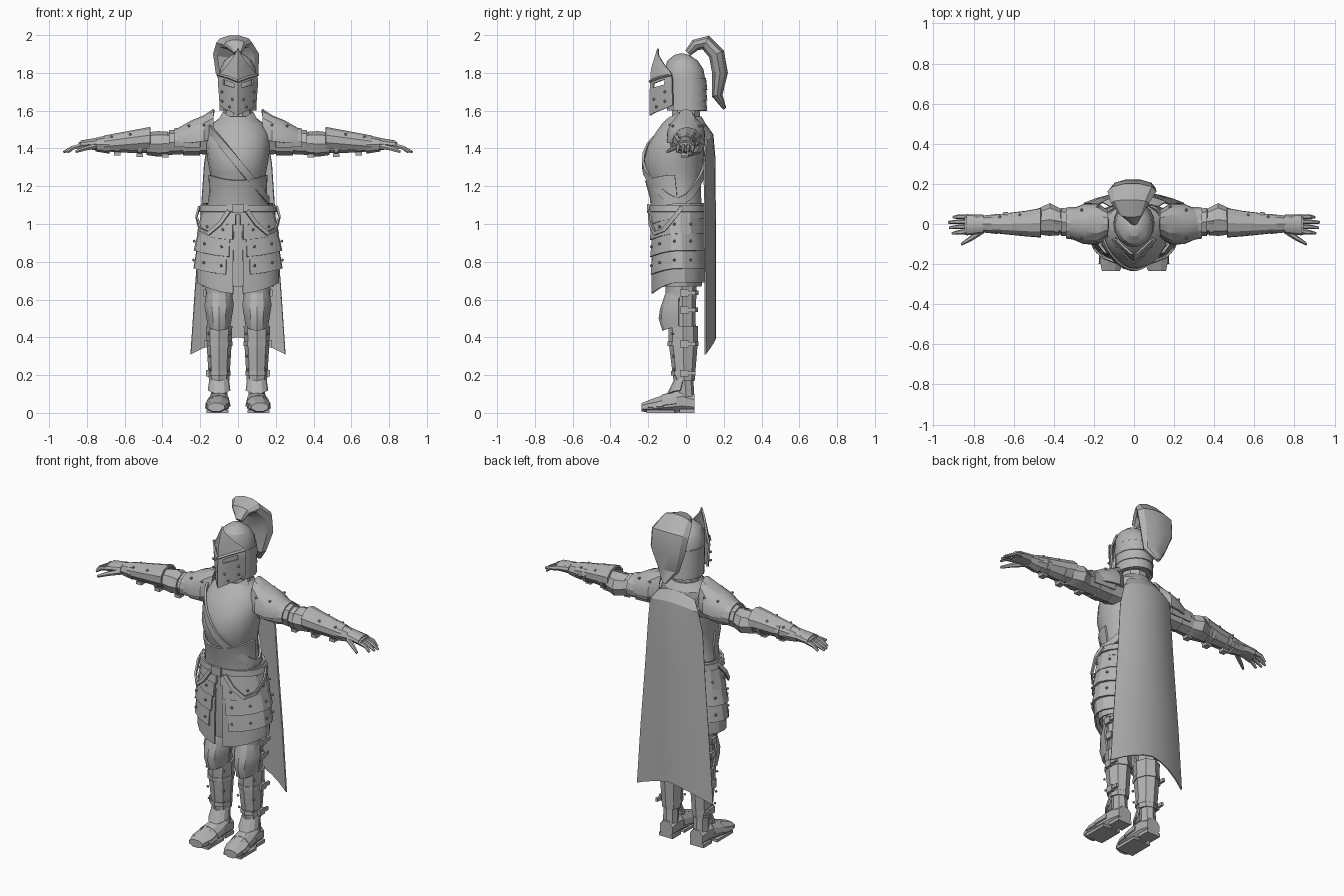
import bpy, bmesh, math
from mathutils import Vector as V

steel = bpy.data.materials.new("plain_grey")
steel.diffuse_color = (0.45, 0.45, 0.45, 1)


def finish(name, bm, thick=0, mirror=False):
    bmesh.ops.recalc_face_normals(bm, faces=bm.faces[:])
    if thick:
        bmesh.ops.solidify(bm, geom=bm.faces[:], thickness=thick)
        bmesh.ops.recalc_face_normals(bm, faces=bm.faces[:])
    me = bpy.data.meshes.new(name)
    bm.to_mesh(me)
    bm.free()
    me.materials.append(steel)
    ob = bpy.data.objects.new(name, me)
    bpy.context.collection.objects.link(ob)
    if mirror:
        ob.modifiers.new("mirror", 'MIRROR')
    return ob


def skin(name, rings, closed=True, cap=True, thick=0, mirror=False, skip=()):
    """Join rows of points with quads."""
    bm = bmesh.new()
    vs = [[bm.verts.new(p) for p in r] for r in rings]
    n = len(vs[0])
    for i in range(len(vs) - 1):
        for j in range(n if closed else n - 1):
            if (i, j) not in skip:
                k = (j + 1) % n
                bm.faces.new((vs[i][j], vs[i][k], vs[i + 1][k], vs[i + 1][j]))
    if closed and cap:
        bm.faces.new(vs[0])
        bm.faces.new(vs[-1])
    return finish(name, bm, thick, mirror)


def tube(name, axis, rows, n=10, arc=None, thick=0, dip=0, mirror=False, phase=0):
    """Rows: position on axis, two centre offsets, two radii."""
    rings = []
    for t, c1, c2, r1, r2 in rows:
        ring = []
        for j in range(n if arc is None else n + 1):
            a = 360 * j / n + phase if arc is None else arc[0] + (arc[1] - arc[0]) * j / n
            a = math.radians(a)
            p, q = c1 + r1 * math.cos(a), c2 + r2 * math.sin(a)
            s = t - dip * max(0, -math.sin(a)) ** 2
            ring.append({'x': (s, p, q), 'y': (p, s, q), 'z': (p, q, s)}[axis])
        rings.append(ring)
    return skin(name, rings, arc is None, not thick, thick, mirror)


def limb(name, pts, sizes, side, n=6, mirror=False):
    """Tapered tube along a path."""
    pts = [V(p) for p in pts]
    side = V(side)
    rings = []
    for i, p in enumerate(pts):
        t = (pts[min(i + 1, len(pts) - 1)] - pts[max(i - 1, 0)]).normalized()
        nr = t.cross(side).normalized()
        w, h = sizes[i]
        rings.append([p + side * w * math.cos(2 * math.pi * k / n) + nr * h * math.sin(2 * math.pi * k / n)
                      for k in range(n)])
    return skin(name, rings, mirror=mirror)


def strap(name, pts, width, thick=0.01, loop=False, mirror=False):
    """Flat band lying around the body."""
    pts = [V(p) for p in pts]
    rows, n = [], len(pts)
    for i, p in enumerate(pts):
        a, b = (pts[i - 1], pts[(i + 1) % n]) if loop else (pts[max(i - 1, 0)], pts[min(i + 1, n - 1)])
        w = (b - a).cross(V((p.x, p.y + 0.05, 0))).normalized() * width / 2
        rows.append([p - w, p + w])
    if loop:
        rows.append(rows[0])
    return skin(name, rows, False, False, thick, mirror)


def bits(name, items, mirror=True, ball=False):
    """Small boxes (centre, size) or rivets (centre)."""
    bm = bmesh.new()
    for it in items:
        if ball:
            r = bmesh.ops.create_icosphere(bm, subdivisions=1, radius=0.008)
            bmesh.ops.translate(bm, verts=r['verts'], vec=it)
        else:
            r = bmesh.ops.create_cube(bm, size=1)
            bmesh.ops.scale(bm, verts=r['verts'], vec=it[1])
            bmesh.ops.translate(bm, verts=r['verts'], vec=it[0])
    return finish(name, bm, 0, mirror)


# torso
TORSO = [(1.04, 0, -.04, .165, .13), (1.13, 0, -.045, .152, .128), (1.20, 0, -.052, .14, .132),
         (1.27, 0, -.063, .148, .15), (1.34, 0, -.065, .162, .158), (1.42, 0, -.052, .17, .15),
         (1.48, 0, -.03, .168, .135), (1.53, 0, -.012, .14, .118), (1.57, 0, -.002, .085, .085)]
tube("torso", 'z', TORSO, 18)


def torso_at(z):
    for a, b in zip(TORSO, TORSO[1:]):
        if z <= b[0]:
            f = max(0, (z - a[0]) / (b[0] - a[0]))
            return [a[i] + f * (b[i] - a[i]) for i in (2, 3, 4)]
    return TORSO[-1][2:]


tube("waist_plate", 'z', [(1.08, 0, -.045, .165, .138), (1.17, 0, -.05, .152, .142), (1.26, 0, -.06, .157, .157)],
     12, (180, 360), .01, .03)
tube("collar", 'z', [(1.53, 0, -.005, .125, .105), (1.60, 0, 0, .085, .085)], 12, (200, 340), .01, .04)
tube("neck", 'z', [(1.5, 0, 0, .085, .08), (1.66, 0, 0, .07, .075)], 10)

# diagonal chest strap following the torso
pts = []
for k in range(28):
    a, z = 2 * math.pi * k / 28, 1.3
    for _ in range(12):
        cy, rx, ry = torso_at(z)
        z = .5 * z + .5 * (1.32 - 1.2 * (rx + .012) * math.cos(a))
    pts.append(((rx + .014) * math.cos(a), cy + (ry + .014) * math.sin(a), z))
strap("chest_strap", pts, .04, .012, True)

# hip armour
tube("hips", 'z', [(1.1, 0, -.04, .15, .12), (.95, 0, -.03, .17, .12), (.82, 0, -.02, .15, .1)], 12)
tube("under_skirt", 'z', [(1.05, 0, -.04, .17, .135), (.85, 0, -.04, .205, .138), (.67, 0, -.04, .19, .125)],
     18, thick=.006)
tube("skirt", 'z', [(1.02, 0, -.04, .185, .14), (.85, 0, -.04, .222, .145), (.69, 0, -.04, .218, .145)],
     18, (-83, 263), .008, .06)
for i, (t, b, r1, r2) in enumerate([(1.11, 1.03, .185, .2), (1.06, .95, .195, .218),
                                    (.97, .86, .21, .236), (.88, .765, .22, .238)]):
    g = 4 + 4 * i
    tube(f"hip_plate_{i}", 'z', [(t, 0, -.04, r1, .143), (b, 0, -.04, r2, .153)],
         16, (-90 + g, 270 - g), .012, .035)
tube("belt", 'z', [(1.065, 0, -.042, .204, .154), (1.1, 0, -.042, .198, .152)], 18, thick=.012)
bits("belt_buckle", [((0, -.2, 1.082), (.06, .014, .05))], False)
strap("hanging_belt", [(.05, -.2, 1.07), (.1, -.193, 1.0), (.16, -.17, .95), (.205, -.12, .97),
                       (.225, -.06, 1.04), (.21, -.02, 1.09)], .022, .01, mirror=True)

# legs
tube("leg", 'z', [(.9, .1, -.02, .075, .085), (.62, .1, -.02, .068, .075), (.5, .1, -.015, .056, .065),
                  (.36, .1, -.015, .06, .072), (.16, .1, -.005, .042, .045), (.08, .1, 0, .045, .045)],
     8, mirror=True)
tube("thigh_plate", 'z', [(.8, .1, -.025, .08, .09), (.61, .1, -.025, .07, .082)], 8, (180, 360), .01, mirror=True)
tube("knee_plate", 'z', [(.65, .1, -.03, .066, .08), (.57, .1, -.03, .078, .108), (.52, .1, -.03, .07, .115),
                         (.455, .1, -.03, .06, .095)], 6, (185, 355), .012, .02, True)
tube("shin_guard", 'z', [(.46, .1, -.015, .07, .078), (.38, .1, -.015, .067, .078), (.17, .1, -.01, .054, .056)],
     8, thick=.01, mirror=True)
tube("ankle_guard", 'z', [(.19, .1, -.015, .05, .05), (.12, .1, -.03, .06, .07)], 6, (180, 360), .01, .02, True)
tube("boot", 'y', [(.045, .1, .05, .046, .05), (-.02, .1, .062, .052, .066), (-.1, .104, .05, .06, .054),
                   (-.18, .11, .037, .066, .04), (-.235, .115, .03, .048, .024)], 8, mirror=True, phase=22.5)
tube("boot_plate", 'y', [(-.05, .101, .05, .058, .072), (-.13, .106, .04, .067, .055)], 6, (0, 180), .01, mirror=True)
tube("toe_plate", 'y', [(-.12, .106, .035, .066, .052), (-.2, .112, .03, .064, .036)], 6, (0, 180), .008, mirror=True)
bits("boot_sole", [((.102, .005, .01), (.09, .08, .02)), ((.108, -.135, .008), (.115, .15, .016))])
for i, (z, r, s) in enumerate([(.635, .074, .082), (.545, .064, .078), (.365, .07, .082), (.21, .06, .064)]):
    tube(f"leg_strap_{i}", 'z', [(z - .012, .1, -.015, r, s), (z + .012, .1, -.015, r, s)], 8, thick=.008, mirror=True)
    bits(f"leg_buckle_{i}", [((.1 + r, -.01, z), (.018, .045, .036)), ((.1 + r, .03, z), (.014, .04, .02))])

# arms
tube("arm", 'x', [(.13, 0, 1.44, .08, .075), (.3, .01, 1.435, .058, .058), (.42, .015, 1.425, .052, .05),
                  (.55, .005, 1.425, .05, .05), (.73, 0, 1.42, .034, .034)], 8, mirror=True)
for i, (x0, x1, r0, r1) in enumerate([(.2, .29, .072, .074), (.27, .365, .064, .07)]):
    tube(f"upper_arm_plate_{i}", 'x', [(x0, .008, 1.435, r0, r0), (x1, .01, 1.432, r1, r1 * .95)],
         8, thick=.01, mirror=True)
tube("elbow_plate", 'x', [(.36, .012, 1.425, .062, .06), (.42, .022, 1.424, .082, .068), (.485, .012, 1.425, .062, .06)],
     8, thick=.01, mirror=True)
tube("forearm_guard", 'x', [(.465, .006, 1.448, .076, .066), (.54, .002, 1.44, .066, .06), (.71, 0, 1.422, .046, .046)],
     8, (-50, 230), .012, mirror=True)
tube("wrist_cuff", 'x', [(.68, 0, 1.422, .05, .05), (.755, 0, 1.42, .042, .036)], 8, thick=.01, mirror=True)
for i, (x, r) in enumerate([(.385, .064), (.52, .062), (.64, .054)]):
    tube(f"arm_strap_{i}", 'x', [(x - .011, .006, 1.425, r, r), (x + .011, .006, 1.425, r, r)], 8, thick=.008, mirror=True)
    bits(f"arm_buckle_{i}", [((x, -.006, 1.425 - r), (.034, .04, .018))])
tube("palm", 'x', [(.72, 0, 1.42, .034, .034), (.78, 0, 1.422, .048, .028), (.845, -.006, 1.412, .05, .02)],
     8, mirror=True)
tube("hand_plate", 'x', [(.75, 0, 1.424, .046, .032), (.835, -.004, 1.416, .053, .026)], 6, (0, 180), .008, mirror=True)
for i, (y, tip) in enumerate([(.034, .9), (.011, .925), (-.013, .92), (-.038, .905)]):
    limb(f"finger_{i}", [(.825, y, 1.414), (.872, y * 1.08, 1.405), (tip, y * 1.12 - .004, 1.38)],
         [(.013, .014), (.012, .012), (.007, .007)], (0, 1, 0), 6, True)
limb("thumb", [(.75, -.03, 1.412), (.81, -.07, 1.4), (.86, -.1, 1.382)],
     [(.018, .016), (.015, .013), (.008, .008)], (0, 1, 0), 6, True)

# shoulder plates
tube("shoulder_plate", 'x', [(.13, 0, 1.475, .07, .135), (.18, 0, 1.458, .104, .118), (.25, 0, 1.447, .102, .1),
                             (.325, 0, 1.44, .07, .064)], 8, (-10, 190), .012, mirror=True)
tube("shoulder_lower_plate", 'x', [(.2, 0, 1.44, .09, .08), (.34, .005, 1.436, .078, .07)], 8, (-25, 205), .01,
     mirror=True)

# helmet
tube("helmet", 'z', [(1.6, 0, 0, .084, .1), (1.67, 0, 0, .094, .104), (1.76, 0, -.005, .1, .108),
                     (1.82, 0, -.012, .095, .104), (1.865, 0, -.018, .073, .08), (1.895, 0, -.022, .035, .04),
                     (1.902, 0, -.022, .01, .012)], 16)
for i, z in enumerate([1.6, 1.655, 1.71]):
    tube(f"neck_guard_{i}", 'z', [(z, 0, .002, .099 + .002 * i, .111), (z + .062, 0, 0, .098 + .002 * i, .106)],
         14, (-40, 220), .008)
skin("visor", [[(0, -.192, 1.575), (.025, -.172, 1.588), (.075, -.11, 1.612), (.097, -.07, 1.63)],
               [(0, -.192, 1.715), (.022, -.176, 1.722), (.08, -.116, 1.738), (.106, -.075, 1.74)],
               [(0, -.19, 1.735), (.022, -.174, 1.744), (.08, -.114, 1.766), (.106, -.075, 1.768)],
               [(0, -.186, 1.82), (.025, -.165, 1.817), (.07, -.115, 1.805), (.097, -.08, 1.795)],
               [(0, -.152, 1.93), (.02, -.148, 1.893), (.056, -.115, 1.842), (.09, -.082, 1.803)]],
     False, False, .01, True, skip={(1, 1)})
limb("visor_brow_ridge", [(0, -.192, 1.755), (.05, -.145, 1.775), (.108, -.076, 1.79)],
     [(.008, .008), (.008, .008), (.006, .006)], (0, 0, 1), 4, True)

# plume
limb("plume", [(0, .01, 1.905), (-.015, .05, 1.948), (-.02, .105, 1.96), (-.01, .162, 1.9), (-.005, .18, 1.8),
               (0, .165, 1.68), (0, .205, 1.61)],
     [(.02, .02), (.06, .032), (.095, .042), (.122, .045), (.113, .044), (.07, .03), (.012, .01)], (1, 0, 0), 10)

# cape
rows = []
for v, w, y in [(0, .12, .105), (.05, .16, .145), (.15, .18, .155), (.4, .2, .158), (.7, .228, .16), (1, .252, .16)]:
    row = []
    for j in range(9):
        u = j / 4 - 1
        top, bottom = 1.53 - .03 * u * u, .40 - .09 * abs(u) ** 1.5
        row.append((u * w, y - .055 * min(1, v * 6 + .3) * u * u, top + (bottom - top) * v))
    rows.append(row)
skin("cape", rows, False, False, .008)

# rivets
riv = [(.085, -.113, 1.65), (.045, -.158, 1.62), (.085, -.113, 1.70), (.03, -.171, 1.66)]
for z, rx in [(1.0, .21), (.91, .23), (.81, .234)]:
    for d in (-68, -40, -8, 25):
        a = math.radians(d)
        riv.append(((rx + .004) * math.cos(a), -.04 + .156 * math.sin(a), z - .035 * max(0, -math.sin(a)) ** 2))
for x, y, z in [(.18, .085, 1.525), (.26, .07, 1.52), (.57, .045, 1.475), (.67, .036, 1.462)]:
    riv += [(x, y, z), (x, -y, z)]
for z, r in [(.42, .075), (.3, .07), (.23, .064)]:
    riv += [(.1 + .75 * r, -.015 - .75 * r, z), (.1 - .75 * r, -.015 - .75 * r, z)]
bits("rivets", riv, ball=True)

# soft shading with sharp plate edges
bpy.ops.object.select_all(action='SELECT')
bpy.context.view_layer.objects.active = bpy.data.objects["torso"]
bpy.ops.object.shade_smooth_by_angle(angle=math.radians(25))
